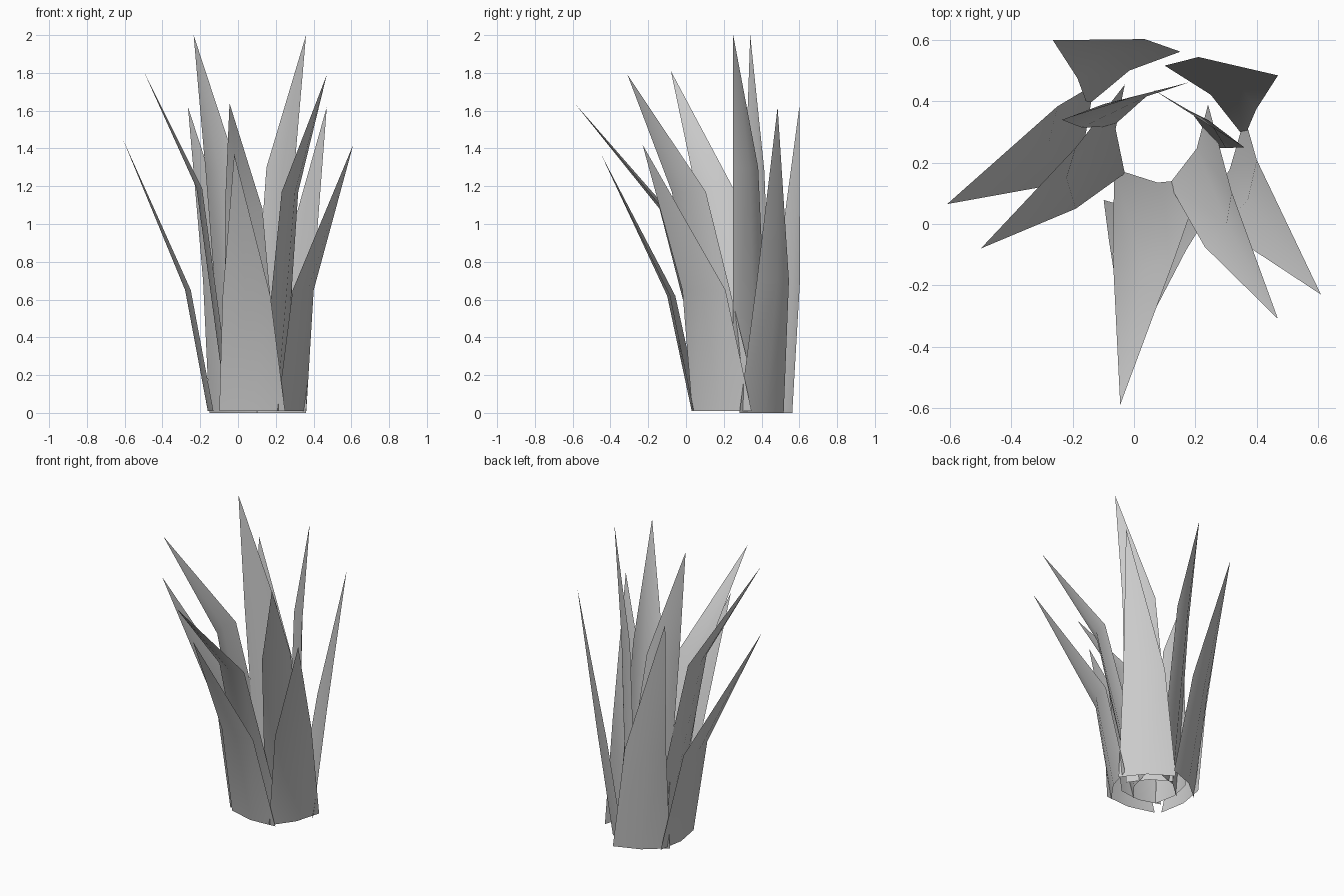
import bpy, math
from mathutils import Vector


def leaf(name, angle, base, mid, tip, base_half, mid_half):
    """Cupped blade: three-point base row, three-point shoulder row, pointed tip."""
    a = math.radians(angle)
    out = Vector((math.cos(a), math.sin(a), 0))
    side = Vector((-math.sin(a), math.cos(a), 0))
    verts = []
    for centre, half, bulge in ((base, base_half, 0.03), (mid, mid_half, 0.03)):
        c = Vector(centre)
        verts += [c - side * half, c + out * bulge, c + side * half]
    verts.append(Vector(tip))
    faces = [(0, 1, 4, 3), (1, 2, 5, 4), (3, 4, 6), (4, 5, 6)]
    mesh = bpy.data.meshes.new(name)
    mesh.from_pydata(verts, [], faces)
    mesh.shade_smooth()
    obj = bpy.data.objects.new(name, mesh)
    bpy.context.collection.objects.link(obj)


# Outer ring of five short, wide leaves: facing angle, base, shoulder, tip
outer = [
    (180, (-0.13, 0.28, 0.01), (-0.25, 0.257, 0.65), (-0.61, 0.065, 1.45)),
    (264, (0.075, 0.06, 0.01), (0.045, -0.07, 0.62), (-0.02, -0.45, 1.37)),
    (334, (0.285, 0.19, 0.01), (0.345, 0.095, 0.65), (0.61, -0.23, 1.42)),
    (48, (0.23, 0.40, 0.0), (0.305, 0.46, 0.70), (0.47, 0.485, 1.62)),
    (120, (0.0, 0.475, 0.0), (-0.075, 0.54, 0.70), (-0.265, 0.60, 1.62)),
]
# Inner ring of five taller, narrower leaves
inner = [
    (180, (-0.03, 0.31, 0.01), (-0.19, 0.15, 1.19), (-0.50, -0.08, 1.81)),
    (264, (0.08, 0.165, 0.01), (0.03, -0.11, 1.08), (-0.045, -0.59, 1.64)),
    (334, (0.178, 0.26, 0.01), (0.275, 0.015, 1.17), (0.47, -0.31, 1.79)),
    (48, (0.165, 0.345, 0.01), (0.225, 0.315, 1.30), (0.36, 0.25, 2.0)),
    (120, (0.055, 0.39, 0.01), (-0.085, 0.365, 1.28), (-0.235, 0.34, 2.0)),
]
for i, spec in enumerate(outer):
    leaf(f"outer_leaf_{i + 1}", *spec, 0.175, 0.127)
for i, spec in enumerate(inner):
    leaf(f"inner_leaf_{i + 1}", *spec, 0.145, 0.1)
